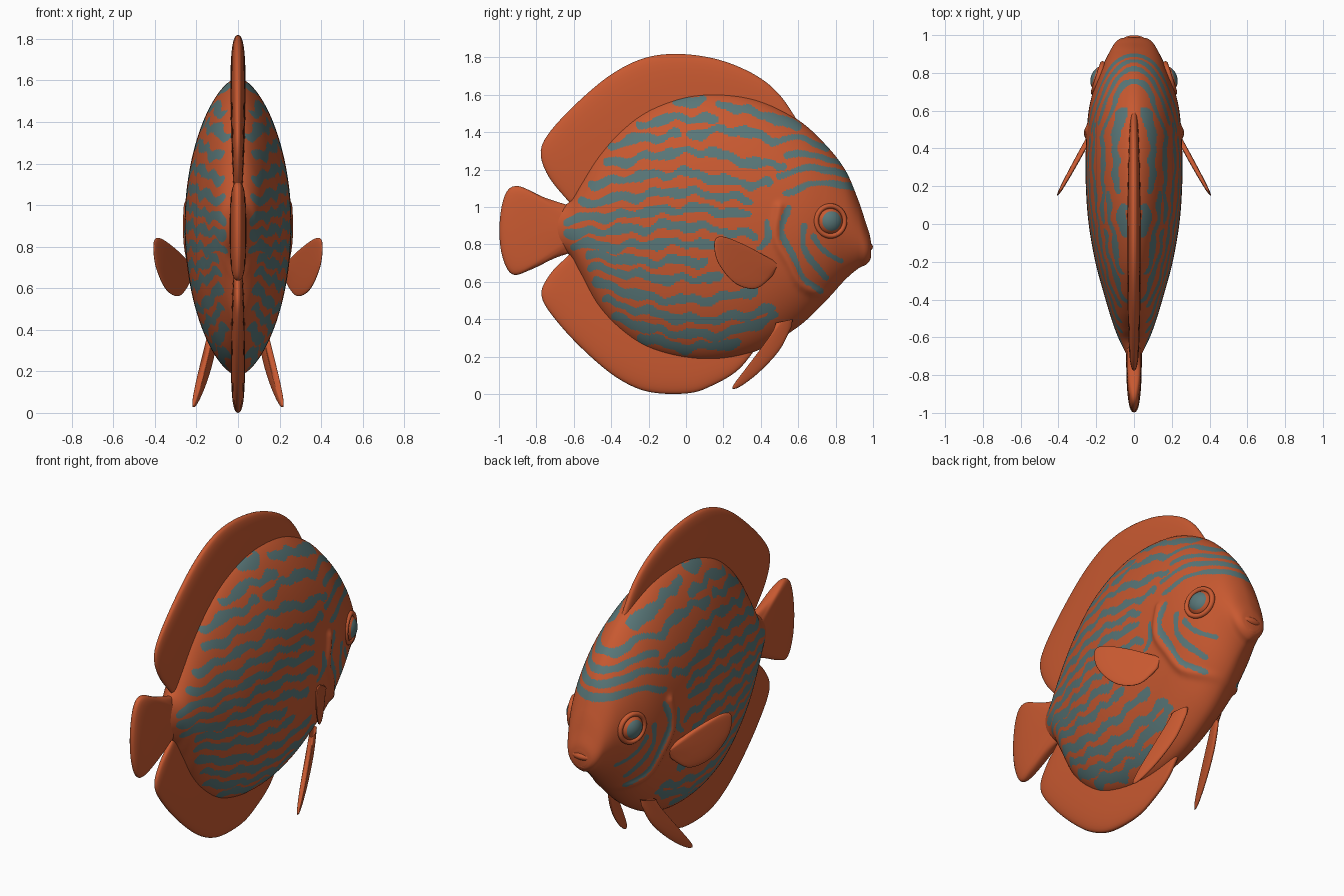
import bpy, bmesh, math
from math import sin, cos, pi, radians
from mathutils import Vector, Matrix

if "Cube" in bpy.data.objects:
    bpy.data.objects.remove(bpy.data.objects["Cube"], do_unlink=True)


def make_material(name, colour):
    mat = bpy.data.materials.new(name)
    mat.use_nodes = True
    mat.diffuse_color = (*colour, 1)
    mat.node_tree.nodes["Principled BSDF"].inputs["Base Color"].default_value = (*colour, 1)
    return mat


ORANGE = make_material("burnt orange skin", (0.58, 0.10, 0.03))
TEAL = make_material("grey teal stripe", (0.10, 0.185, 0.19))


def smooth_path(points, step=None, per=8):
    """Catmull-Rom curve through the points, by step length or count per span."""
    pts = [Vector(p) for p in points]
    pts = [pts[0] * 2 - pts[1]] + pts + [pts[-1] * 2 - pts[-2]]
    out = []
    for a, b, c, d in zip(pts, pts[1:], pts[2:], pts[3:]):
        n = math.ceil((c - b).length / step) if step else per
        for i in range(n):
            t = i / n
            out.append(b + (c - a) * (t / 2) + (a * 2 - b * 5 + c * 4 - d) * (t * t / 2)
                       + (b * 3 - a - c * 3 + d) * (t ** 3 / 2))
    return out + [pts[-2]]


def resample(path, n):
    """Evenly spaced points along a path."""
    run = [0]
    for a, b in zip(path, path[1:]):
        run.append(run[-1] + (b - a).length)
    out, k = [], 0
    for i in range(n):
        goal = run[-1] * i / (n - 1)
        while k < len(path) - 2 and run[k + 1] < goal:
            k += 1
        out.append(path[k].lerp(path[k + 1], (goal - run[k]) / max(run[k + 1] - run[k], 1e-6)))
    return out


def finish(name, bm, mirror=False):
    bmesh.ops.recalc_face_normals(bm, faces=bm.faces)
    mesh = bpy.data.meshes.new(name)
    bm.to_mesh(mesh)
    bm.free()
    mesh.materials.append(ORANGE)
    mesh.materials.append(TEAL)
    mesh.shade_smooth()
    obj = bpy.data.objects.new(name, mesh)
    bpy.context.collection.objects.link(obj)
    if mirror:
        mod = obj.modifiers.new("both sides", "MIRROR")
        mod.merge_threshold = 0.0005
    return obj


# Body stripes: first y, last y, then heights evenly spread between them
FLANK = [
    (-.05, .09, 1.56, 1.57), (-.25, .15, 1.43, 1.48, 1.46), (.18, .59, 1.56, 1.51, 1.48, 1.43),
    (-.4, -.05, 1.33, 1.37, 1.38), (.03, .47, 1.39, 1.41, 1.36), (-.42, .52, 1.23, 1.27, 1.3, 1.25, 1.22),
    (-.5, .44, 1.12, 1.16, 1.18, 1.14, 1.12), (-.55, .33, 1.02, 1.06, 1.08, 1.03),
    (-.63, .33, .93, .96, .99, .96), (-.63, .36, .86, .88, .9, .84), (-.6, .28, .8, .79, .81, .75),
    (-.52, .1, .74, .71, .71), (-.5, .17, .68, .62, .62), (-.48, .36, .59, .52, .50, .55),
    (-.43, .45, .50, .42, .40, .45), (-.37, .47, .41, .33, .32, .41), (-.24, .27, .30, .25, .27)]
FOREHEAD = [(.46, .75, 1.35, 1.37, 1.31), (.54, .83, 1.28, 1.28, 1.23),
            (.5, .87, 1.17, 1.21, 1.17), (.53, .9, 1.07, 1.13, 1.1)]
# Stripes that curve down the cheek
CHEEK = [[(.55, 1.0), (.51, .87), (.57, .74), (.63, .62), (.72, .56)],
         [(.63, .90), (.63, .79), (.69, .69), (.75, .62)],
         [(.68, .84), (.74, .76), (.83, .71)],
         [(.39, .77), (.44, .85), (.43, .93)]]
GILL = [(.5, 1.0), (.48, .84), (.55, .7), (.62, .58), (.75, .52)]


def spread(stripe):
    y0, y1, *heights = stripe
    n = len(heights) - 1
    return [(y0 + (y1 - y0) * i / n, z) for i, z in enumerate(heights)]


def band(points, width):
    path = smooth_path(points, per=4)
    ys, zs = [p.x for p in path], [p.y for p in path]
    pad = 0.05
    return path, width, (min(ys) - pad, max(ys) + pad, min(zs) - pad, max(zs) + pad)


def distance(p, path):
    best = 9
    for a, b in zip(path, path[1:]):
        ab = b - a
        t = max(0, min(1, (p - a).dot(ab) / ab.length_squared))
        best = min(best, (p - a - ab * t).length)
    return best


BANDS = ([band(spread(s), .024) for s in FLANK] + [band(spread(s), .017) for s in FOREHEAD]
         + [band(c, .016) for c in CHEEK])


def is_striped(y, z):
    """True where a wavy stripe covers this point of the flank."""
    wave = 0.011 if y < .5 else 0.004
    p = Vector((y, z + wave * sin(30 * y + 9 * z) + wave * .5 * sin(53 * y - 21 * z)))
    swell = 1 + .22 * sin(19 * y + 37 * z)
    for path, width, (y0, y1, z0, z1) in BANDS:
        if y0 < p.x < y1 and z0 < p.y < z1 and distance(p, path) < width * swell:
            return True
    return False


# Body: y, belly height, back height, half width
STATIONS = [
    (-.70, .79, .99, .035), (-.62, .74, 1.03, .075), (-.56, .63, 1.13, .10), (-.47, .46, 1.28, .13),
    (-.35, .33, 1.42, .165), (-.2, .235, 1.53, .205), (0, .185, 1.6, .24), (.2, .185, 1.61, .255),
    (.4, .24, 1.57, .255), (.6, .36, 1.465, .24), (.74, .49, 1.34, .205), (.85, .61, 1.2, .16),
    (.92, .67, 1.04, .125), (.96, .69, .92, .10), (.98, .71, .86, .075), (.988, .73, .82, .045)]
LEVELS = 150
gill_path = smooth_path(GILL, per=4)
bm = bmesh.new()
rings = []
for y, low, high, half in smooth_path(STATIONS, step=.0085):
    ring = []
    for i in range(LEVELS + 1):
        u = 2 * i / LEVELS - 1
        u = .7 * u + .3 * sin(u * pi / 2)
        z = (low + high) / 2 + u * (high - low) / 2
        x = half * max(0, 1 - u * u) ** .6
        if .4 < y < .85 and .45 < z < 1.08:      # raised gill cover edge
            x += .014 * math.exp(-(distance(Vector((y, z)), gill_path) / .025) ** 2) * min(1, x * 8)
        ring.append(bm.verts.new((x, y, z)))
    rings.append(ring)
for a, b in zip(rings, rings[1:]):
    for i in range(LEVELS):
        face = bm.faces.new((a[i], a[i + 1], b[i + 1], b[i]))
        mid = face.calc_center_median()
        face.material_index = int(is_striped(mid.y, mid.z))
for ring in (rings[0], rings[-1]):
    bm.faces.new(ring)
finish("body", bm, mirror=True)


def fin(name, outer, base, half, lean=None, count=70, across=20):
    """Round-rimmed blade spanning from a base line to an outer edge."""
    rim = resample(smooth_path(outer), count)
    root = resample(smooth_path(base), count)
    bm = bmesh.new()
    rows = []
    for k, (o, r) in enumerate(zip(rim, root)):
        thick = half * (.25 + .75 * sin(pi * k / (count - 1)) ** .5)
        row = []
        for j in range(across + 1):
            a = pi * (j / across - .5)
            p = r.lerp(o, max(0, cos(a)) ** .6)
            x = thick * math.copysign(abs(sin(a)) ** .8, a)
            row.append(bm.verts.new((x + (lean(p.x) if lean else 0), p.x, p.y)))
        rows.append(row)
    for a, b in zip(rows, rows[1:]):
        for j in range(across):
            bm.faces.new((a[j], a[j + 1], b[j + 1], b[j]))
    for row in (rows[0], rows[-1]):
        bm.faces.new(row)
    return finish(name, bm, mirror=lean is not None)


# Middle fins
fin("dorsal_fin",
    [(-.62, 1.02), (-.73, 1.155), (-.777, 1.28), (-.74, 1.385), (-.595, 1.545), (-.405, 1.705),
     (-.22, 1.797), (-.03, 1.818), (.18, 1.786), (.37, 1.706), (.5, 1.6), (.61, 1.44)],
    [(-.58, 1.0), (-.48, 1.18), (-.32, 1.36), (-.1, 1.5), (.2, 1.53), (.45, 1.47), (.6, 1.4)], .037)
fin("anal_fin",
    [(-.62, .75), (-.73, .636), (-.772, .52), (-.675, .37), (-.51, .2), (-.35, .075),
     (-.19, .01), (.02, .005), (.16, .055), (.28, .13), (.38, .25)],
    [(-.58, .78), (-.5, .58), (-.35, .42), (-.2, .32), (0, .27), (.2, .27), (.38, .29)], .035)
fin("tail_fin",
    [(-.6, 1.0), (-.755, 1.05), (-.9, 1.112), (-.968, 1.064), (-.997, .904), (-.984, .743),
     (-.93, .64), (-.834, .663), (-.7, .727), (-.6, .76)],
    [(-.6, .97), (-.6, .88), (-.6, .79)], .042)

# Paired fins
fin("pectoral_fins",
    [(.48, .71), (.43, .735), (.315, .797), (.195, .842), (.152, .815), (.17, .706),
     (.26, .594), (.37, .563), (.455, .625), (.48, .67)],
    [(.485, .70), (.485, .68)], .016, lean=lambda y: .235 + (.46 - y) * .55)
fin("pelvic_fins",
    [(.47, .34), (.43, .27), (.315, .13), (.247, .035), (.29, .04), (.395, .12), (.5, .235), (.565, .36)],
    [(.48, .38), (.57, .40)], .018, lean=lambda y: .30 - .34 * y)


def ball(name, place, size, mirror=False, turn=0, iris=None):
    """Ellipsoid with its poles on x; faces near the outer pole may be an iris."""
    bm = bmesh.new()
    bmesh.ops.create_uvsphere(bm, u_segments=40, v_segments=28, radius=1)
    bm.transform(Matrix.Rotation(pi / 2, 4, "Y"))
    for face in bm.faces:
        face.material_index = int(iris is not None and face.calc_center_median().x > iris)
    bm.transform(Matrix.Translation(place) @ Matrix.Rotation(turn, 4, "Z") @ Matrix.Diagonal((*size, 1)))
    return finish(name, bm, mirror)


# Eyes with a fleshy rim
EYE, TURN = Vector((.168, .765, .925)), radians(18)
ball("eyes", EYE, (.062, .074, .074), True, TURN, iris=.72)
bm = bmesh.new()
loops = []
for i in range(48):
    a = 2 * pi * i / 48
    loops.append([bm.verts.new((.022 + .016 * sin(b), cos(a) * (.08 + .014 * cos(b)), sin(a) * (.08 + .014 * cos(b))))
                  for b in (2 * pi * j / 12 for j in range(12))])
for i in range(48):
    a, b = loops[i - 1], loops[i]
    for j in range(12):
        bm.faces.new((a[j - 1], a[j], b[j], b[j - 1]))
bm.transform(Matrix.Translation(EYE) @ Matrix.Rotation(TURN, 4, "Z"))
finish("eye_rims", bm, mirror=True)

# Lips
ball("upper_lip", (0, .962, .787), (.068, .037, .026))
ball("lower_lip", (0, .952, .73), (.062, .036, .025))
